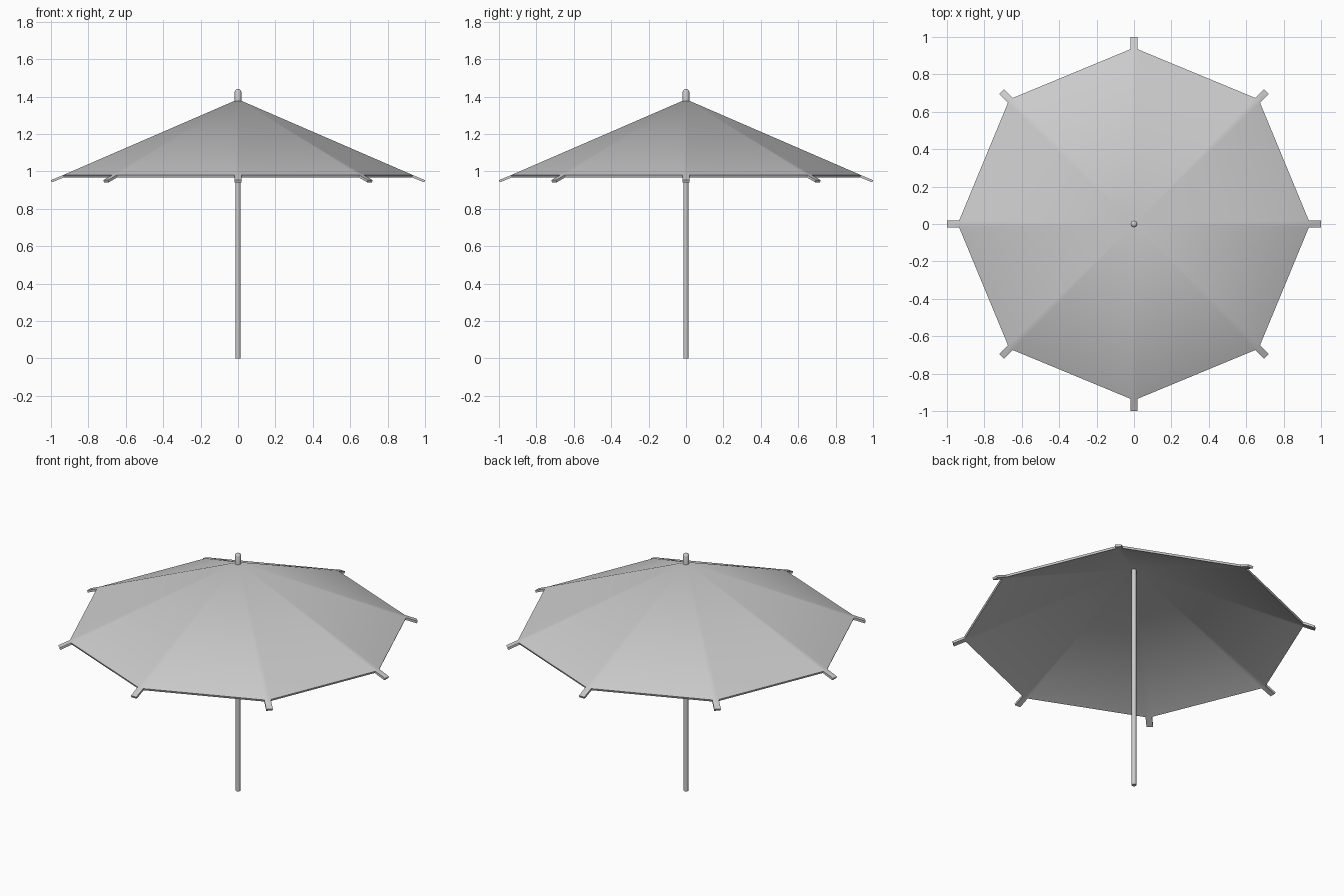
import bpy, bmesh
from math import cos, sin, tau
from mathutils import Vector

cube = bpy.data.objects.get("Cube")
if cube:
    bpy.data.objects.remove(cube)

grey = bpy.data.materials.new("light grey")
grey.use_nodes = True
colour = (0.6, 0.6, 0.6, 1)
grey.diffuse_color = colour
grey.node_tree.nodes["Principled BSDF"].inputs["Base Color"].default_value = colour


def finish(name, bm, angle=0.6):
    """Turn a bmesh into a smooth-shaded object with crisp hard edges."""
    bmesh.ops.recalc_face_normals(bm, faces=bm.faces[:])
    mesh = bpy.data.meshes.new(name)
    bm.to_mesh(mesh)
    bm.free()
    mesh.materials.append(grey)
    obj = bpy.data.objects.new(name, mesh)
    bpy.context.collection.objects.link(obj)
    bpy.ops.object.select_all(action='DESELECT')
    obj.select_set(True)
    bpy.context.view_layer.objects.active = obj
    bpy.ops.object.shade_smooth_by_angle(angle=angle)
    return obj


def lathe(name, profile, sides):
    """Closed round solid from (radius, height) rings."""
    bm = bmesh.new()
    rings = [[bm.verts.new((r * cos(tau * i / sides), r * sin(tau * i / sides), z))
              for i in range(sides)] for r, z in profile]
    for low, high in zip(rings, rings[1:]):
        for i in range(sides):
            j = (i + 1) % sides
            bm.faces.new((low[i], low[j], high[j], high[i]))
    bm.faces.new(rings[0])
    bm.faces.new(rings[-1])
    return finish(name, bm)


# Canopy: eight panels, narrow ridge strips, and rib tips past the rim
RIBS, HALF_WIDTH, THICKNESS = 8, 0.018, 0.012
APEX_Z, RIM_R, RIM_Z, TIP_R, TIP_Z = 1.385, 0.935, 0.98, 1.0, 0.953
bm = bmesh.new()
apex = bm.verts.new((0, 0, APEX_Z))
corners = []
for k in range(RIBS):
    out = Vector((cos(tau * k / RIBS), sin(tau * k / RIBS), 0))
    side = Vector((-out.y, out.x, 0)) * HALF_WIDTH
    rim = [bm.verts.new(out * RIM_R + side * s + Vector((0, 0, RIM_Z))) for s in (-1, 1)]
    tip = [bm.verts.new(out * TIP_R + side * s + Vector((0, 0, TIP_Z))) for s in (-1, 1)]
    bm.faces.new((apex, rim[0], rim[1]))
    bm.faces.new((rim[0], tip[0], tip[1], rim[1]))
    corners.append(rim)
for k in range(RIBS):
    bm.faces.new((apex, corners[k][1], corners[(k + 1) % RIBS][0]))

# Underside of the canopy
shell = bmesh.ops.extrude_face_region(bm, geom=bm.faces[:], use_keep_orig=True)
for v in shell["geom"]:
    if isinstance(v, bmesh.types.BMVert):
        v.co = Vector((v.co.x * 0.995, v.co.y * 0.995, v.co.z - THICKNESS))
canopy = finish("canopy", bm)
weighted = canopy.modifiers.new("flat_panels", 'WEIGHTED_NORMAL')
weighted.keep_sharp = True

# Pole and the cap on top
lathe("pole", [(0.013, 0), (0.013, 1.38)], 16)
lathe("top_cap", [(0.018, 1.365), (0.018, 1.427), (0.014, 1.435), (0.007, 1.439)], 16)
